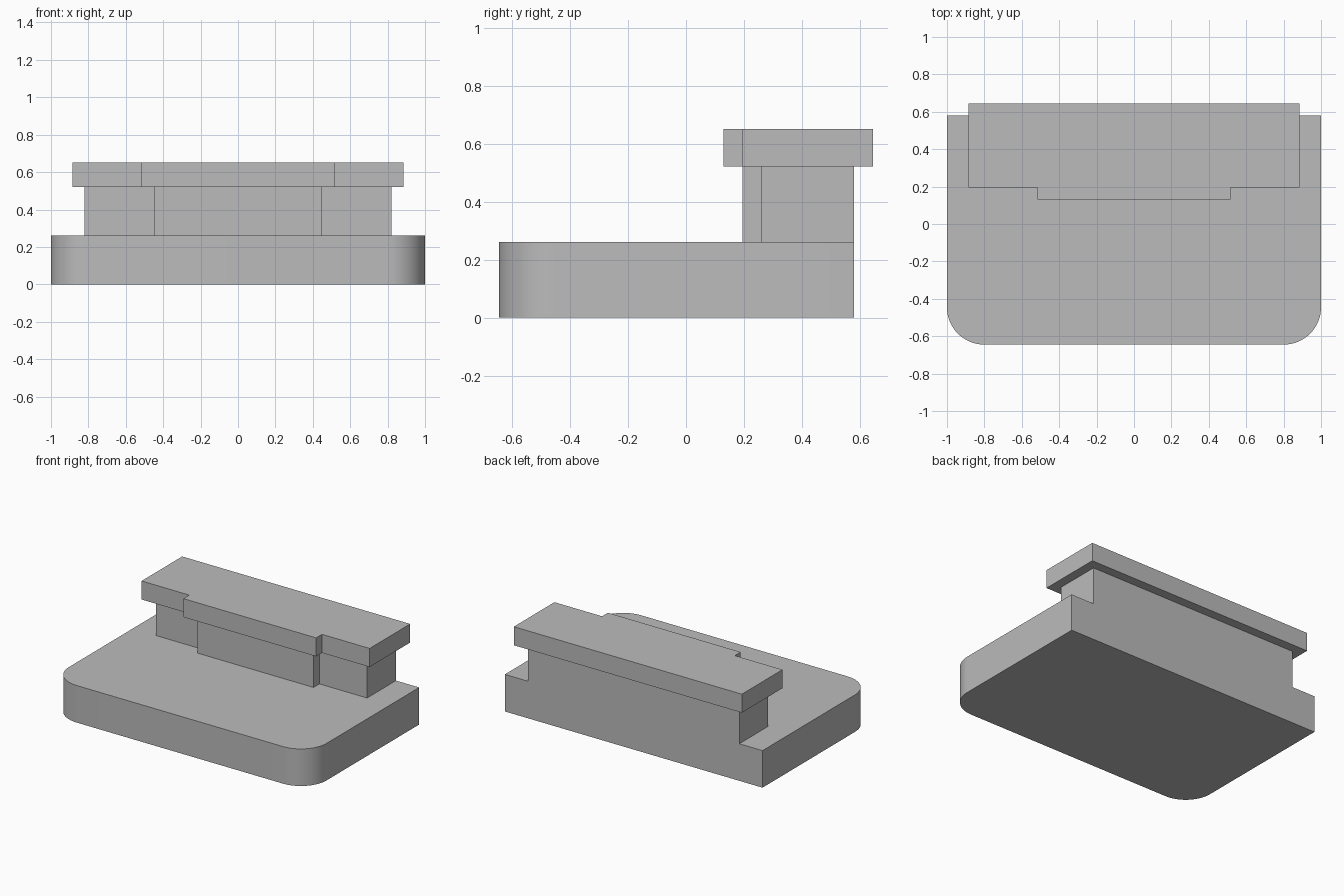
import bpy
import bmesh
from math import cos, sin, pi

cube = bpy.data.objects.get("Cube")
if cube:
    bpy.data.objects.remove(cube, do_unlink=True)

# Single plain grey material
GREY = (0.5, 0.5, 0.5, 1.0)
grey = bpy.data.materials.new("plain_grey")
grey.use_nodes = True
grey.diffuse_color = GREY
for node in grey.node_tree.nodes:
    if node.type == 'BSDF_PRINCIPLED':
        node.inputs["Base Color"].default_value = GREY


def extrude_outline(name, half, z_low, z_high):
    """Mirror the right half of an outline (front to back) and extrude it upward."""
    outline = half + [(-x, y) for x, y in reversed(half)]
    bm = bmesh.new()
    face = bm.faces.new([bm.verts.new((x, y, z_low)) for x, y in outline])
    top = bmesh.ops.extrude_face_region(bm, geom=[face])["geom"]
    verts = [v for v in top if isinstance(v, bmesh.types.BMVert)]
    bmesh.ops.translate(bm, verts=verts, vec=(0, 0, z_high - z_low))
    bmesh.ops.recalc_face_normals(bm, faces=bm.faces)
    mesh = bpy.data.meshes.new(name)
    bm.to_mesh(mesh)
    bm.free()
    mesh.materials.append(grey)
    obj = bpy.data.objects.new(name, mesh)
    bpy.context.collection.objects.link(obj)
    return obj


def stepped_half(inner, outer, front, step, back):
    """Half outline of a block with a raised centre section at the front."""
    return [(inner, front), (inner, step), (outer, step), (outer, back)]


# Base slab with rounded front corners
RADIUS, FRONT, BACK, STEPS = 0.2, -0.645, 0.58, 16
corner = [(1 - RADIUS + RADIUS * sin(pi / 2 * i / STEPS),
           FRONT + RADIUS - RADIUS * cos(pi / 2 * i / STEPS)) for i in range(STEPS + 1)]
base = extrude_outline("base_slab", corner + [(1, BACK)], 0, 0.26)

# Upright block and overhanging cap, both with a projecting centre
extrude_outline("upright_block", stepped_half(0.45, 0.82, 0.195, 0.26, BACK), 0.26, 0.52)
extrude_outline("top_cap", stepped_half(0.515, 0.885, 0.13, 0.195, 0.645), 0.52, 0.65)

# Smooth the rounded corners only
bpy.ops.object.select_all(action='DESELECT')
base.select_set(True)
bpy.context.view_layer.objects.active = base
bpy.ops.object.shade_smooth_by_angle(angle=pi / 6)
